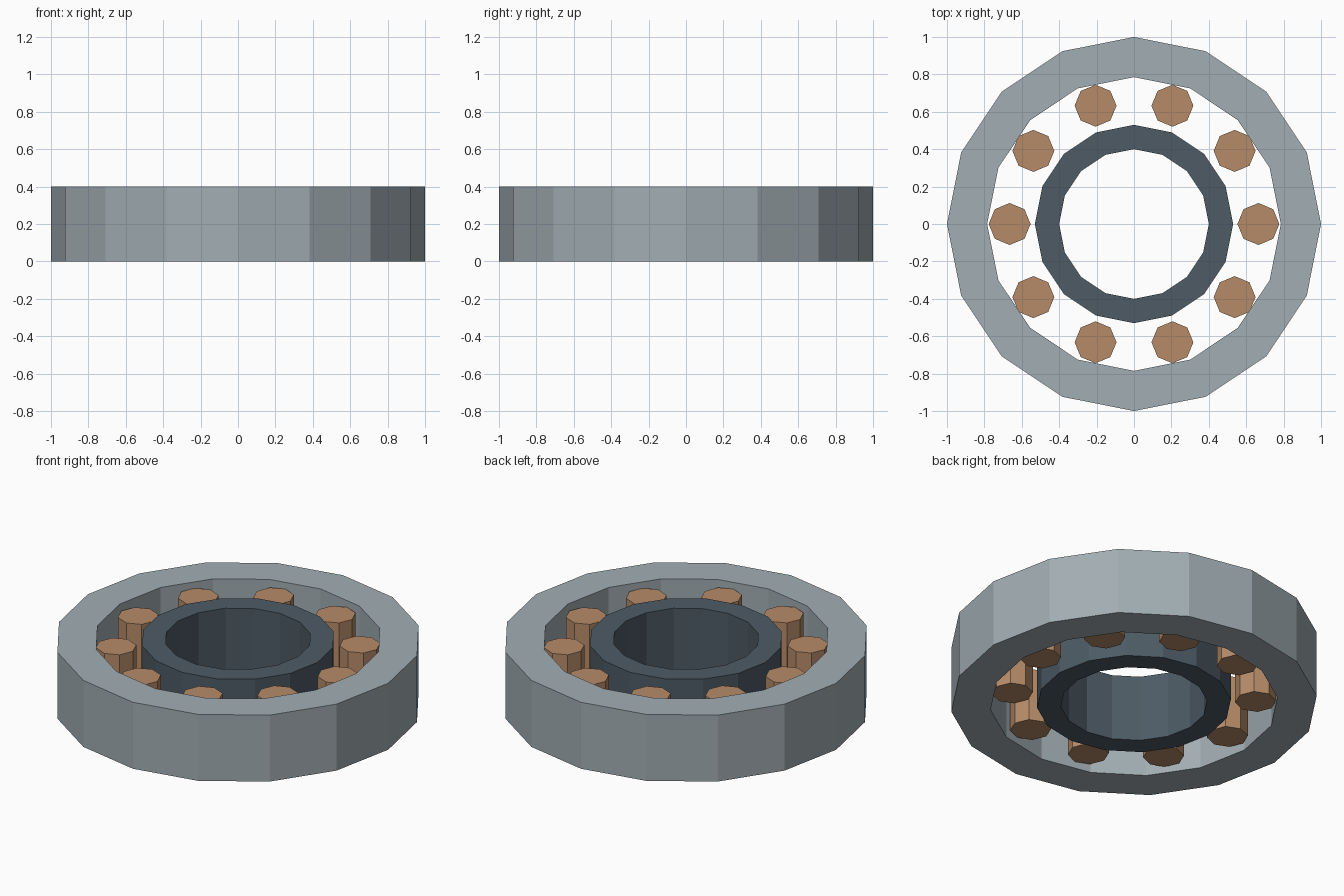
import bpy, bmesh
from math import cos, sin, pi

if "Cube" in bpy.data.objects:
    bpy.data.objects.remove(bpy.data.objects["Cube"])


def material(name, rgb):
    m = bpy.data.materials.new(name)
    m.diffuse_color = (*rgb, 1)
    m.use_nodes = True
    m.node_tree.nodes["Principled BSDF"].inputs["Base Color"].default_value = m.diffuse_color
    return m


def finish(bm, name, mat):
    bmesh.ops.recalc_face_normals(bm, faces=bm.faces)
    mesh = bpy.data.meshes.new(name)
    bm.to_mesh(mesh)
    bm.free()
    mesh.materials.append(mat)
    obj = bpy.data.objects.new(name, mesh)
    bpy.context.collection.objects.link(obj)
    return obj


def ring(name, r_out, r_in, z0, z1, mat, sides=16):
    bm = bmesh.new()
    profile = [(r_out, z0), (r_out, z1), (r_in, z1), (r_in, z0)]
    loops = []
    for i in range(sides):
        a = 2 * pi * i / sides
        loops.append([bm.verts.new((r * cos(a), r * sin(a), z)) for r, z in profile])
    for i in range(sides):
        a, b = loops[i], loops[(i + 1) % sides]
        for j in range(4):
            k = (j + 1) % 4
            bm.faces.new((a[j], b[j], b[k], a[k]))
    return finish(bm, name, mat)


def roller(name, x, y, radius, z0, z1, mat, sides=8):
    bm = bmesh.new()
    angles = [2 * pi * i / sides for i in range(sides)]
    low, high = [[bm.verts.new((radius * cos(a), radius * sin(a), z)) for a in angles]
                 for z in (z0, z1)]
    bm.faces.new(low[::-1])
    bm.faces.new(high)
    for i in range(sides):
        k = (i + 1) % sides
        bm.faces.new((low[i], low[k], high[k], high[i]))
    obj = finish(bm, name, mat)
    obj.location = (x, y, 0)
    return obj


steel = material("light_steel", (0.36, 0.42, 0.45))
dark = material("dark_steel", (0.075, 0.105, 0.13))
bronze = material("bronze", (0.47, 0.26, 0.14))

# Races
ring("outer_race", 1.0, 0.785, 0, 0.4, steel)
ring("inner_race", 0.53, 0.40, 0, 0.4, dark)

# Ten rollers, slightly recessed between the races
for n in range(10):
    a = 2 * pi * n / 10
    roller(f"roller_{n + 1}", 0.665 * cos(a), 0.665 * sin(a), 0.112, 0.04, 0.36, bronze)
